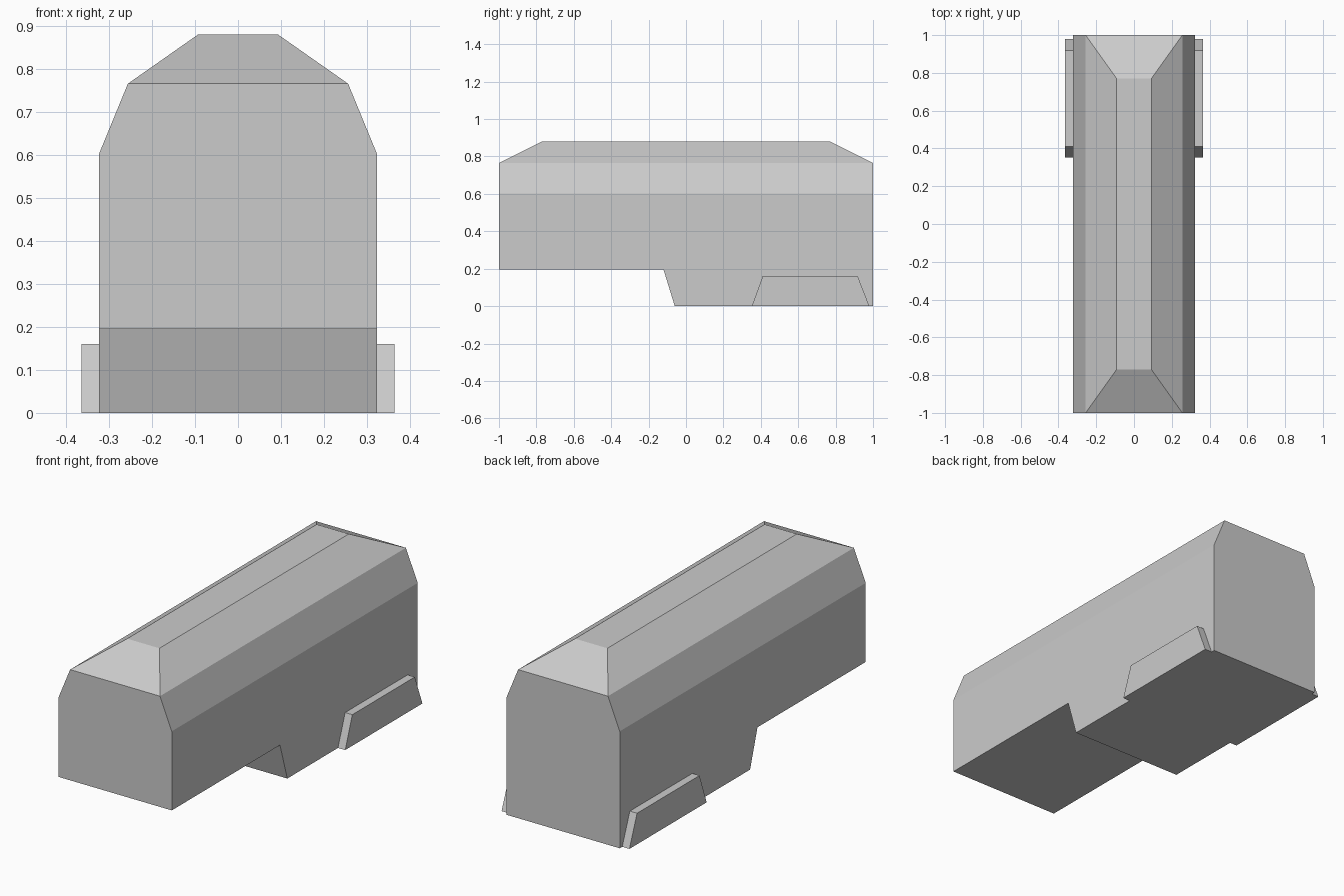
import bpy, bmesh

cube = bpy.data.objects.get("Cube")
if cube:
    bpy.data.objects.remove(cube, do_unlink=True)

grey = bpy.data.materials.new("light grey")
grey.use_nodes = True
grey.diffuse_color = (0.6, 0.6, 0.6, 1)
grey.node_tree.nodes["Principled BSDF"].inputs["Base Color"].default_value = grey.diffuse_color

HALF_W = 0.323
FLOOR_Z = 0.195


def finish(bm, name):
    bmesh.ops.recalc_face_normals(bm, faces=bm.faces)
    mesh = bpy.data.meshes.new(name)
    bm.to_mesh(mesh)
    bm.free()
    mesh.materials.append(grey)
    obj = bpy.data.objects.new(name, mesh)
    bpy.context.collection.objects.link(obj)
    return obj


# Body: rectangular rings (half width, half length, height) lofted up to the hipped roof
bm = bmesh.new()
rings = []
for w, l, z in [(HALF_W, 1, FLOOR_Z), (HALF_W, 1, 0.602), (0.256, 1, 0.765), (0.092, 0.77, 0.88)]:
    rings.append([bm.verts.new((sx * w, sy * l, z))
                  for sx, sy in [(-1, -1), (1, -1), (1, 1), (-1, 1)]])
for low, high in zip(rings, rings[1:]):
    for i in range(4):
        j = (i + 1) % 4
        bm.faces.new((low[i], low[j], high[j], high[i]))
bm.faces.new(rings[-1])
floor = bm.faces.new(rings[0][::-1])

# Belly: split the floor and pull its rear part down, with a sloped front
bmesh.ops.bisect_plane(bm, geom=[floor, *floor.edges, *floor.verts],
                       plane_co=(0, -0.12, 0), plane_no=(0, 1, 0))
rear = [f for f in bm.faces
        if all(abs(v.co.z - FLOOR_Z) < 1e-4 and v.co.y > -0.13 for v in f.verts)]
pulled = bmesh.ops.extrude_face_region(bm, geom=rear)["geom"]
bmesh.ops.delete(bm, geom=[f for f in rear if f.is_valid], context="FACES_ONLY")
for v in pulled:
    if isinstance(v, bmesh.types.BMVert):
        v.co.z = 0
        if v.co.y < 0:
            v.co.y = -0.06
bmesh.ops.dissolve_limit(bm, angle_limit=0.01, verts=bm.verts, edges=bm.edges)
finish(bm, "body")

# Side skirts: thin trapezoid plates at the rear, one per side
for side, name in [(1, "left_skirt"), (-1, "right_skirt")]:
    bm = bmesh.new()
    profile = [(0.352, 0), (0.41, 0.16), (0.918, 0.16), (0.98, 0)]
    face = bm.faces.new([bm.verts.new((side * HALF_W, y, z)) for y, z in profile])
    out = bmesh.ops.extrude_face_region(bm, geom=[face], use_keep_orig=True)["geom"]
    bmesh.ops.translate(bm, vec=(side * 0.041, 0, 0),
                        verts=[v for v in out if isinstance(v, bmesh.types.BMVert)])
    finish(bm, name)
